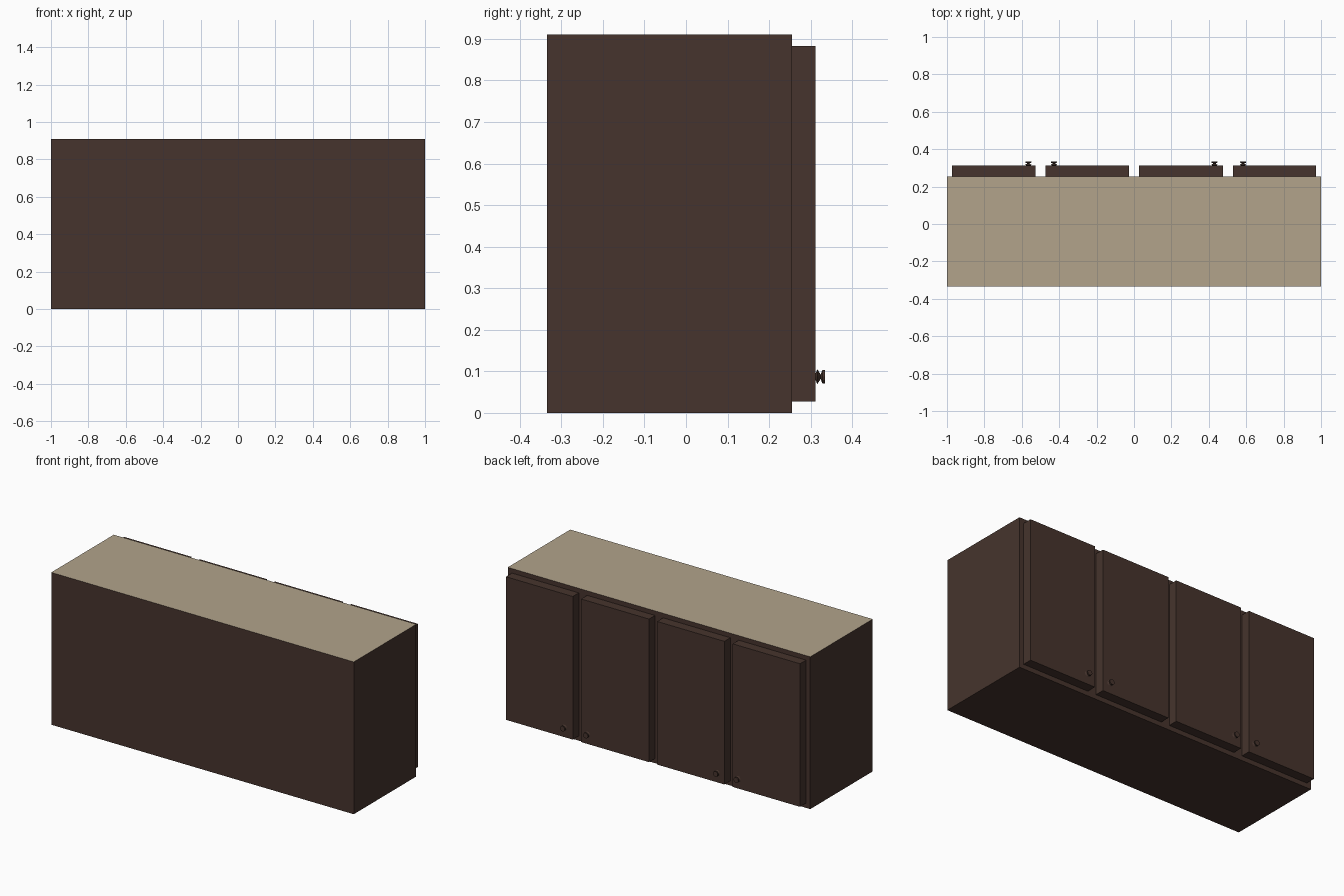
import bpy, bmesh, math
from mathutils import Matrix

if "Cube" in bpy.data.objects:
    bpy.data.objects.remove(bpy.data.objects["Cube"])


def material(name, rgb):
    m = bpy.data.materials.new(name)
    m.diffuse_color = (*rgb, 1)
    m.use_nodes = True
    m.node_tree.nodes["Principled BSDF"].inputs["Base Color"].default_value = m.diffuse_color
    return m


brown = material("dark_brown_wood", (0.061, 0.034, 0.026))
beige = material("beige_worktop", (0.445, 0.366, 0.258))


def finish(name, bm, mats):
    mesh = bpy.data.meshes.new(name)
    bmesh.ops.recalc_face_normals(bm, faces=bm.faces)
    bm.to_mesh(mesh)
    bm.free()
    for m in mats:
        mesh.materials.append(m)
    obj = bpy.data.objects.new(name, mesh)
    bpy.context.collection.objects.link(obj)
    return obj


def box(name, lo, hi, mats):
    bm = bmesh.new()
    size = [b - a for a, b in zip(lo, hi)]
    mid = [(a + b) / 2 for a, b in zip(lo, hi)]
    bmesh.ops.create_cube(bm, size=1, matrix=Matrix.Translation(mid) @ Matrix.Diagonal((*size, 1)))
    return finish(name, bm, mats)


def knob(name, x, z, sides=12):
    # (y, radius) profile: flared base, thin neck, round flat cap
    profile = [(0.312, 0.008), (0.316, 0.018), (0.324, 0.005), (0.328, 0.016), (0.335, 0.016)]
    bm = bmesh.new()
    rings = [[bm.verts.new((x + r * math.cos(2 * math.pi * i / sides), y,
                            z + r * math.sin(2 * math.pi * i / sides)))
              for i in range(sides)] for y, r in profile]
    for a, b in zip(rings, rings[1:]):
        for i in range(sides):
            j = (i + 1) % sides
            bm.faces.new((a[i], a[j], b[j], b[i]))
    bm.faces.new(rings[0])
    bm.faces.new(rings[-1])
    return finish(name, bm, [brown])


# Carcass, with the upward face coloured as worktop
body = box("cabinet_body", (-1, -0.335, 0), (1, 0.255, 0.91), [brown, beige])
for p in body.data.polygons:
    p.material_index = 1 if p.normal.z > 0.5 else 0

# Four doors, each with a knob low on its opening side
doors = [(-0.972, -0.527, -0.565), (-0.472, -0.028, -0.428),
         (0.026, 0.475, 0.43), (0.53, 0.972, 0.583)]
for n, (x0, x1, kx) in enumerate(doors, 1):
    box(f"door_{n}", (x0, 0.255, 0.028), (x1, 0.312, 0.883), [brown])
    knob(f"door_knob_{n}", kx, 0.087)
